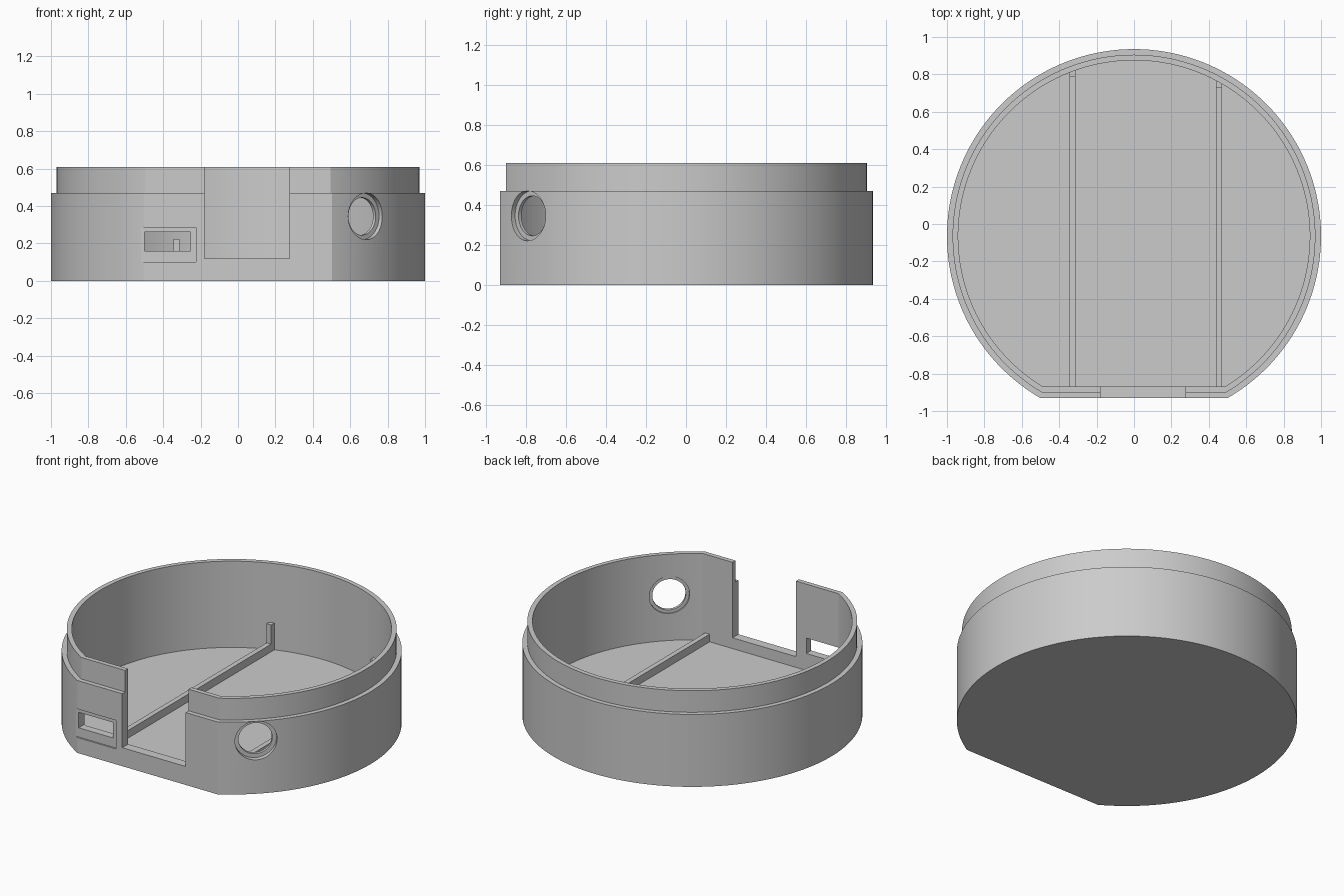
import bpy, bmesh, math
from mathutils import Matrix, Vector

cube = bpy.data.objects.get("Cube")
if cube:
    bpy.data.objects.remove(cube, do_unlink=True)

CENTRE_Y = -0.065
SEGMENTS = 128

grey = bpy.data.materials.new("plain_grey")
grey.use_nodes = True
grey.diffuse_color = (0.6, 0.6, 0.6, 1)
grey.node_tree.nodes["Principled BSDF"].inputs["Base Color"].default_value = (0.6, 0.6, 0.6, 1)


def finish(name, bm):
    bmesh.ops.recalc_face_normals(bm, faces=bm.faces)
    mesh = bpy.data.meshes.new(name)
    bm.to_mesh(mesh)
    bm.free()
    mesh.materials.append(grey)
    obj = bpy.data.objects.new(name, mesh)
    bpy.context.scene.collection.objects.link(obj)
    return obj


def box(name, x, y, z):
    bm = bmesh.new()
    size = Vector((x[1] - x[0], y[1] - y[0], z[1] - z[0]))
    mid = Vector((x[0] + x[1], y[0] + y[1], z[0] + z[1])) / 2
    bmesh.ops.create_cube(bm, size=1, matrix=Matrix.Translation(mid) @ Matrix.Diagonal(size).to_4x4())
    return finish(name, bm)


def radial_cylinder(name, angle, height, radius, near, far):
    """Cylinder pointing outward from the case axis, between two distances."""
    bm = bmesh.new()
    matrix = (Matrix.Translation((0, CENTRE_Y, height)) @ Matrix.Rotation(angle, 4, "Z")
              @ Matrix.Translation(((near + far) / 2, 0, 0)) @ Matrix.Rotation(math.pi / 2, 4, "Y"))
    bmesh.ops.create_cone(bm, cap_ends=True, segments=64, radius1=radius, radius2=radius,
                          depth=far - near, matrix=matrix)
    return finish(name, bm)


def flat_circle(bm, inset, z):
    """Ring of vertices: a circle with its front cut off flat."""
    radius, flat = 1 - inset, 0.865 - inset
    half = math.acos(flat / radius)
    start, sweep = half - math.pi / 2, 2 * (math.pi - half)
    angles = [start + sweep * i / SEGMENTS for i in range(SEGMENTS + 1)]
    return [bm.verts.new((radius * math.cos(a), CENTRE_Y + radius * math.sin(a), z)) for a in angles]


def cut(target, cutter):
    mod = target.modifiers.new("cut", "BOOLEAN")
    mod.operation = "DIFFERENCE"
    mod.solver = "EXACT"
    mod.object = cutter
    bpy.ops.object.select_all(action="DESELECT")
    bpy.context.view_layer.objects.active = target
    target.select_set(True)
    bpy.ops.object.modifier_apply(modifier=mod.name)
    bpy.data.objects.remove(cutter, do_unlink=True)


# Case: outer wall, step, lip, inner wall and floor as stacked rings
bm = bmesh.new()
profile = [(0, 0), (0, 0.47), (0.03, 0.47), (0.03, 0.61), (0.06, 0.61), (0.06, 0.05)]
rings = [flat_circle(bm, inset, z) for inset, z in profile]
for low, high in zip(rings, rings[1:]):
    for i in range(len(low)):
        j = (i + 1) % len(low)
        bm.faces.new((low[i], low[j], high[j], high[i]))
bm.faces.new(rings[0])
bm.faces.new(rings[-1])
case = finish("case", bm)

# Front notch, socket recess and socket window
cut(case, box("notch_cutter", (-0.18, 0.275), (-1.1, -0.8), (0.12, 0.8)))
cut(case, box("recess_cutter", (-0.6, -0.225), (-1.1, -0.92), (0.10, 0.285)))
cut(case, box("window_cutter", (-0.5, -0.255), (-1.1, -0.8), (0.16, 0.26)))

# Round cable hole with a shallow ring on each side of the wall
hole_angle = math.radians(-46.7)
for radius, near, far in [(0.125, 0.967, 1.1), (0.12, 0.8, 0.947), (0.1, 0.8, 1.1)]:
    cut(case, radial_cylinder("hole_cutter", hole_angle, 0.345, radius, near, far))

bpy.ops.object.shade_smooth_by_angle(angle=math.radians(20))

# Floor ribs, each ending in a short post at the back wall
for side, x in (("right", -0.33), ("left", 0.455)):
    wall = CENTRE_Y + math.sqrt(0.94 ** 2 - x ** 2)
    span = (x - 0.016, x + 0.016)
    box(side + "_floor_rib", span, (-0.88, wall - 0.02), (0.04, 0.10))
    box(side + "_rib_post", span, (wall - 0.028, wall + 0.02), (0.04, 0.225))
